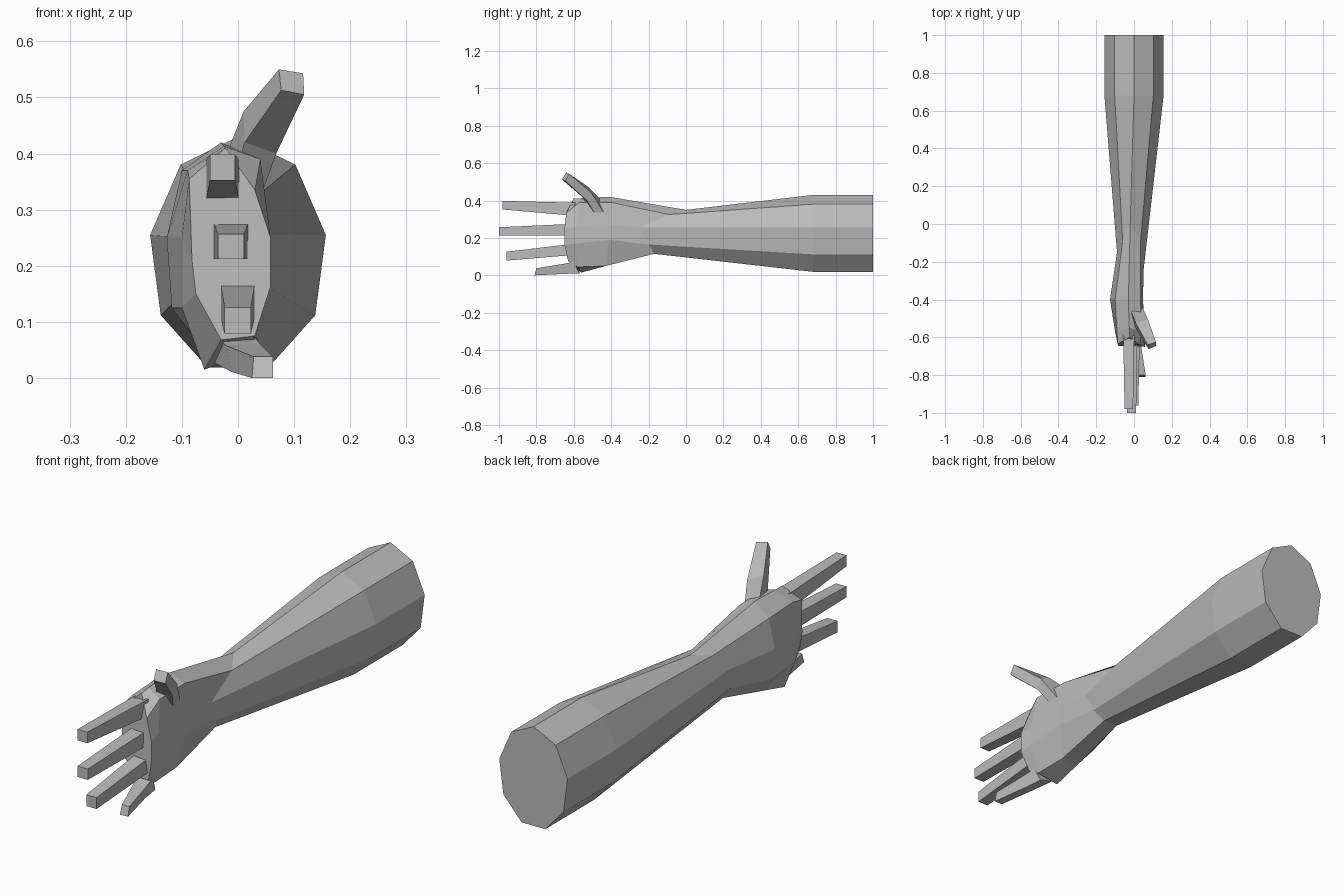
import bpy, bmesh, math

skin = bpy.data.materials.new("plain grey")
skin.diffuse_color = (0.5, 0.5, 0.5, 1)


def loft(name, rings):
    """Flat-shaded closed skin through rings of equal point count."""
    bm = bmesh.new()
    loops = [[bm.verts.new(p) for p in ring] for ring in rings]
    n = len(loops[0])
    for a, b in zip(loops, loops[1:]):
        for i in range(n):
            j = (i + 1) % n
            bm.faces.new((a[i], a[j], b[j], b[i]))
    bm.faces.new(loops[0])
    bm.faces.new(loops[-1][::-1])
    bmesh.ops.recalc_face_normals(bm, faces=bm.faces)
    me = bpy.data.meshes.new(name)
    bm.to_mesh(me)
    bm.free()
    me.materials.append(skin)
    ob = bpy.data.objects.new(name, me)
    bpy.context.collection.objects.link(ob)
    return ob


def nonagon(y):
    """Nine-sided forearm section, first point on top, going to +x."""
    angles = [math.radians(90 - 40 * i) for i in range(9)]
    return [(0.159 * math.cos(a), y, 0.218 + 0.212 * math.sin(a)) for a in angles]


def box_ring(x0, x1, y, z0, z1):
    return [(x0, y, z0), (x1, y, z0), (x1, y, z1), (x0, y, z1)]


# forearm and palm: wrist, heel, knuckle and front rings
wrist = [(-.02, 0, .35), (.035, -.09, .325), (.05, -.25, .255),
         (.048, -.20, .165), (.015, -.17, .115), (-.05, -.17, .115),
         (-.085, -.17, .165), (-.09, -.15, .25), (-.06, -.09, .325)]
palm = [(-.03, -.41, .42), (.035, -.40, .39), (.048, -.40, .27),
        (.048, -.41, .19), (.02, -.43, .05), (-.06, -.43, .05),
        (-.118, -.40, .125), (-.127, -.40, .25), (-.10, -.40, .37)]
knuckles = [(-.025, -.55, .413), (.04, -.57, .39), (.05, -.59, .26),
            (.055, -.59, .17), (.025, -.58, .045), (-.06, -.56, .015),
            (-.10, -.57, .125), (-.10, -.57, .25), (-.09, -.57, .37)]
front = [(-.022, -.60, .41), (.03, -.64, .335), (.058, -.65, .25),
         (.058, -.65, .163), (.03, -.63, .075), (-.03, -.62, .068),
         (-.075, -.64, .15), (-.082, -.645, .21), (-.087, -.635, .355)]
loft("forearm_and_palm", [nonagon(1), nonagon(.68), wrist, palm, knuckles, front])

# three straight tapered fingers: base ring, tip ring
fingers = {
    "index_finger": ((-.057, .002, -.59, .318, .388), (-.05, -.005, -.98, .352, .398)),
    "middle_finger": ((-.043, .018, -.61, .212, .275), (-.036, .011, -1.0, .212, .257)),
    "ring_finger": ((-.031, .030, -.61, .108, .168), (-.024, .023, -.96, .079, .126)),
}
for name, (base, tip) in fingers.items():
    loft(name, [box_ring(*base), box_ring(*tip)])

# little finger, leaning outwards
loft("little_finger", [
    [(-.042, -.57, .027), (.02, -.57, .01), (.03, -.60, .073), (-.03, -.60, .067)],
    [(-.012, -.65, .011), (.03, -.65, .008), (.038, -.65, .062), (-.022, -.65, .058)],
    [(.025, -.81, .0), (.062, -.81, .0), (.062, -.80, .038), (.028, -.80, .038)]])

# thumb, raised forwards and outwards
loft("thumb", [
    [(-.02, -.45, .40), (.043, -.44, .335), (.045, -.49, .335), (0, -.53, .38)],
    [(.01, -.525, .475), (.074, -.505, .44), (.068, -.53, .40), (.012, -.555, .42)],
    [(.073, -.64, .55), (.116, -.625, .543), (.118, -.645, .505), (.077, -.663, .513)]])
